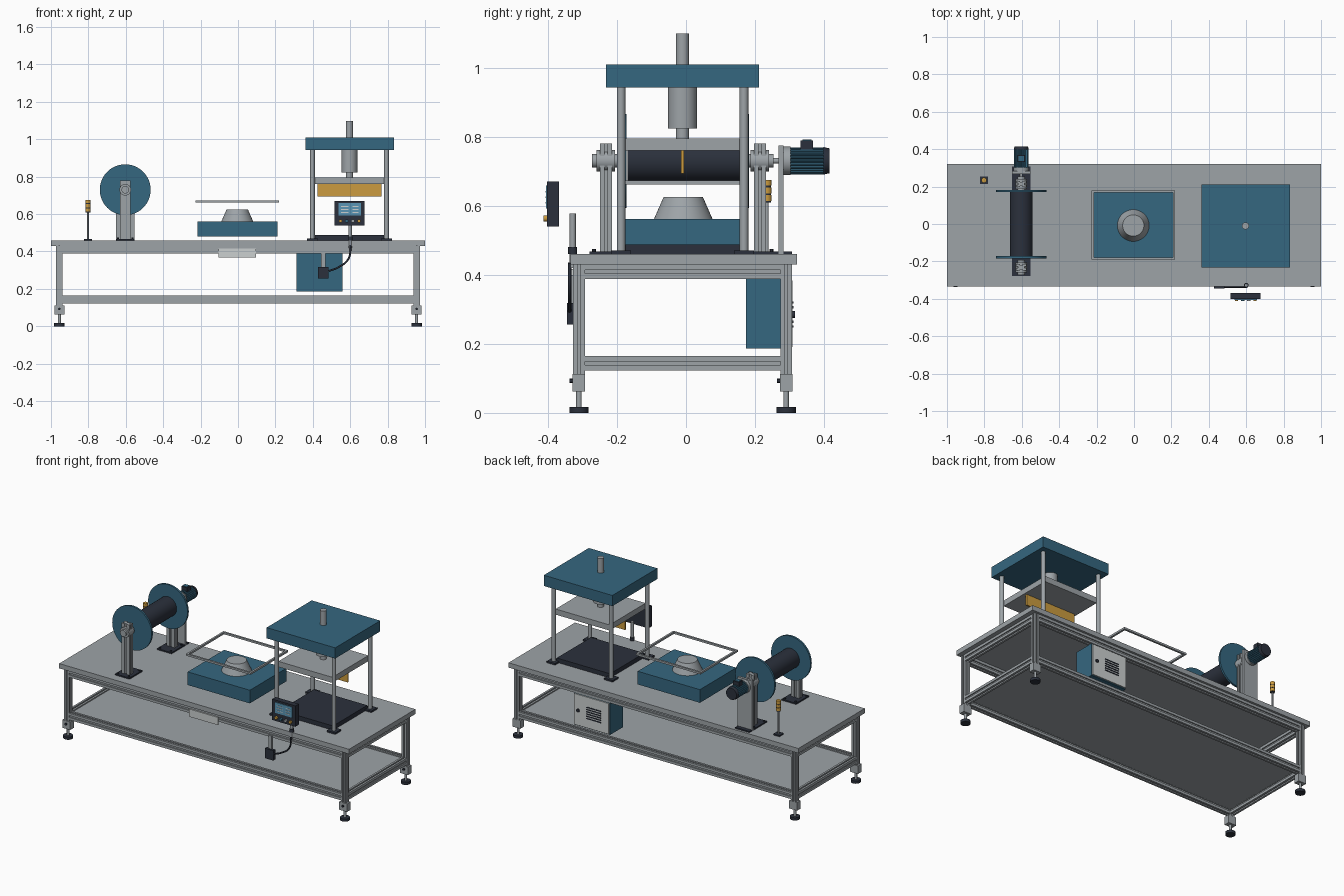
import bpy, bmesh, math
from mathutils import Matrix, Vector

if "Cube" in bpy.data.objects:
    bpy.data.objects.remove(bpy.data.objects["Cube"], do_unlink=True)


def material(name, rgb):
    m = bpy.data.materials.new(name)
    m.use_nodes = True
    m.diffuse_color = (*rgb, 1)
    m.node_tree.nodes["Principled BSDF"].inputs["Base Color"].default_value = (*rgb, 1)
    return m


GREY = material("machine grey", (0.34, 0.37, 0.39))
BLUE = material("steel blue", (0.036, 0.135, 0.215))
DARK = material("dark navy", (0.024, 0.03, 0.045))
ORANGE = material("amber", (0.6, 0.33, 0.05))
LIGHT = material("pale grey", (0.6, 0.63, 0.63))
SCREEN = material("screen blue", (0.1, 0.3, 0.46))

AXES = {"x": Matrix.Rotation(math.pi / 2, 4, "Y"),
        "y": Matrix.Rotation(-math.pi / 2, 4, "X"), "z": Matrix()}
made = []


def finish(name, bm, mat):
    bmesh.ops.recalc_face_normals(bm, faces=bm.faces[:])
    me = bpy.data.meshes.new(name)
    bm.to_mesh(me)
    bm.free()
    me.materials.append(mat)
    ob = bpy.data.objects.new(name, me)
    bpy.context.collection.objects.link(ob)
    made.append(ob)
    return ob


def box(name, x, y, z, mat):
    """Box from (min, max) pairs."""
    bm = bmesh.new()
    bmesh.ops.create_cube(bm, size=1)
    for v in bm.verts:
        v.co = [(a + b) / 2 + c * (b - a) for (a, b), c in zip((x, y, z), v.co)]
    return finish(name, bm, mat)


def block(name, c, s, mat):
    """Box from centre and size."""
    return box(name, *[(a - b / 2, a + b / 2) for a, b in zip(c, s)], mat)


def cyl(name, r, start, length, mat, axis="z", r2=None, n=40):
    """Cylinder or cone growing from start along an axis."""
    bm = bmesh.new()
    bmesh.ops.create_cone(bm, cap_ends=True, segments=n, radius1=r,
                          radius2=r if r2 is None else r2, depth=length)
    bm.transform(Matrix.Translation(start) @ AXES[axis] @ Matrix.Translation((0, 0, length / 2)))
    return finish(name, bm, mat)


def prism(name, pts, start, length, mat, axis="z"):
    """Outline extruded from start along an axis."""
    bm = bmesh.new()
    face = bm.faces.new([bm.verts.new((u, v, 0)) for u, v in pts])
    top = bmesh.ops.extrude_face_region(bm, geom=[face])["geom"]
    bmesh.ops.translate(bm, vec=(0, 0, length),
                        verts=[v for v in top if isinstance(v, bmesh.types.BMVert)])
    bm.transform(Matrix.Translation(start) @ AXES[axis])
    return finish(name, bm, mat)


def slotted(w, d, slot=0.13, depth=0.2):
    """Slotted bar outline, one groove per side."""
    side = [(0.5, -0.5), (0.5, -slot), (0.5 - depth, -slot), (0.5 - depth, slot), (0.5, slot)]
    pts = []
    for _ in range(4):
        pts += [(u * w, v * d) for u, v in side]
        side = [(-v, u) for u, v in side]
    return pts


# Work table: top, shelf, slotted legs and rails
FRONT, BACK, END = -0.31, 0.29, 0.955
box("table_top", (-1, 1), (-0.334, 0.321), (0.43, 0.46), GREY)
box("lower_shelf", (-0.945, 0.945), (FRONT, BACK), (0.15, 0.158), GREY)
for level, z in (("lower", 0.144), ("upper", 0.409)):
    for side, y in (("front", FRONT), ("back", BACK)):
        prism(f"{level}_{side}_rail", slotted(0.042, 0.034), (-0.938, y, z), 1.876, GREY, "x")
    for side, x in (("right", -END), ("left", END)):
        prism(f"{level}_{side}_rail", slotted(0.034, 0.042), (x, FRONT + 0.017, z), 0.566, GREY, "y")
for x in (-END, END):
    for y in (FRONT, BACK):
        prism("leg", slotted(0.034, 0.034), (x, y, 0.1), 0.33, GREY)
        block("foot_bracket", (x, y, 0.087), (0.054, 0.036, 0.05), GREY)
        cyl("foot_bolt", 0.007, (x, y - 0.027, 0.093), 0.012, DARK, "y", n=6)
        cyl("foot_stem", 0.008, (x, y, 0.015), 0.05, GREY, n=16)
        cyl("foot_pad", 0.028, (x, y, 0), 0.017, DARK, n=24)
box("name_plate", (-0.104, 0.095), (-0.335, -0.326), (0.369, 0.417), LIGHT)

# Press: base, columns, head, ram and blade
PX, PY = 0.596, -0.01
box("press_base", (0.412, 0.78), (-0.178, 0.16), (0.46, 0.487), DARK)
for sx in (-1, 1):
    for sy in (-1, 1):
        x, y = PX + sx * 0.198, PY + sy * 0.178
        block("column_foot", (x, y, 0.465), (0.058, 0.058, 0.01), DARK)
        cyl("press_column", 0.0125, (x, y, 0.46), 0.485, GREY, n=24)
box("press_head", (0.36, 0.833), (-0.232, 0.212), (0.942, 1.009), BLUE)
cyl("ram_rod", 0.019, (PX, PY, 0.79), 0.309, GREY)
cyl("ram_cylinder", 0.042, (PX, PY, 0.823), 0.12, GREY)
box("moving_plate", (0.41, 0.782), (-0.188, 0.168), (0.76, 0.795), GREY)
box("cutting_blade", (0.425, 0.768), (-0.015, -0.006), (0.693, 0.762), ORANGE)

# Forming block with cone, and the open frame above it
box("forming_block", (-0.217, 0.212), (-0.186, 0.173), (0.479, 0.561), BLUE)
cyl("forming_cone", 0.085, (-0.004, -0.008, 0.561), 0.064, GREY, r2=0.057, n=48)
for y in (-0.184, 0.174):
    block("frame_long_bar", (-0.003, y, 0.667), (0.446, 0.012, 0.012), GREY)
for x in (-0.22, 0.214):
    block("frame_short_bar", (x, -0.005, 0.667), (0.012, 0.346, 0.012), GREY)

# Winding drum on two stands
DX, DZ = -0.603, 0.73
cyl("drum", 0.061, (DX, -0.17, DZ), 0.34, DARK, "y", n=48)
for y in (-0.184, 0.17):
    cyl("drum_disc", 0.136, (DX, y, DZ), 0.012, BLUE, "y", n=64)
for side, s, y in (("front", -1, -0.232), ("back", 1, 0.214)):
    block(f"{side}_stand_base", (DX, y - s * 0.016, 0.464), (0.1, 0.126, 0.008), DARK)
    prism(f"{side}_stand_post", slotted(0.055, 0.034), (DX, y, 0.46), 0.32, GREY)
    cyl(f"{side}_bearing", 0.031, (DX, y - 0.027, DZ), 0.054, GREY, "y")
    cyl(f"{side}_shaft", 0.02, (DX, y - 0.04, DZ), 0.08, GREY, "y", n=24)
    for dx in (-0.038, 0.038):
        for dy in (-0.05, 0.05):
            cyl("stand_bolt", 0.006, (DX + dx, y - s * 0.016 + dy, 0.467), 0.007, DARK, n=6)

# Drive motor with finned body
box("motor_bracket", (DX - 0.049, DX + 0.049), (0.268, 0.283), (0.46, 0.774), GREY)
block("motor_bracket_foot", (DX, 0.282, 0.464), (0.098, 0.05, 0.008), DARK)
cyl("drive_shaft", 0.008, (DX, 0.23, DZ), 0.05, GREY, "y", n=16)
cyl("motor_flange", 0.041, (DX, 0.28, DZ), 0.022, GREY, "y")
fins = []
for i in range(24):
    for k, r in enumerate((0.039, 0.039, 0.035, 0.035)):
        a = math.tau * (i + k / 4) / 24
        fins.append((r * math.cos(a), r * math.sin(a)))
prism("motor_body", fins, (DX, 0.3, DZ), 0.1, BLUE, "y")
cyl("motor_cap", 0.04, (DX, 0.398, DZ), 0.017, DARK, "y", r2=0.036)
block("terminal_box", (DX, 0.35, 0.775), (0.04, 0.036, 0.028), DARK)
block("terminal_lid", (DX, 0.35, 0.79), (0.028, 0.026, 0.004), BLUE)

# Signal tower
TX, TY = -0.802, 0.234
block("signal_base", (TX, TY, 0.464), (0.042, 0.042, 0.008), DARK)
cyl("signal_pole", 0.005, (TX, TY, 0.46), 0.155, GREY, n=16)
for i in range(3):
    cyl("signal_band", 0.0125, (TX, TY, 0.609 + i * 0.022), 0.005, DARK, n=24)
    cyl("signal_lamp", 0.014, (TX, TY, 0.614 + i * 0.022), 0.017, ORANGE, n=24)

# Electrical cabinet with vented door at the back
box("cabinet", (0.313, 0.56), (0.174, 0.302), (0.186, 0.388), BLUE)
box("cabinet_door", (0.318, 0.555), (0.302, 0.309), (0.191, 0.383), LIGHT)
for i in range(6):
    block("door_vent", (0.42, 0.309, 0.25 + i * 0.014), (0.1, 0.006, 0.006), DARK)
cyl("door_lock", 0.01, (0.527, 0.305, 0.285), 0.011, DARK, "y", n=20)

# Control panel
box("control_panel", (0.517, 0.677), (-0.402, -0.368), (0.54, 0.67), DARK)
box("panel_screen", (0.538, 0.658), (-0.406, -0.4), (0.592, 0.658), SCREEN)
for i in range(3):
    for x, w in ((0.572, 0.04), (0.628, 0.03)):
        block("screen_line", (x, -0.4065, 0.608 + i * 0.016), (w, 0.002, 0.004), LIGHT)
for i, mat in enumerate((ORANGE, BLUE, GREY, ORANGE)):
    cyl("panel_button", 0.009, (0.548 + i * 0.033, -0.413, 0.563), 0.014, mat, "y", n=20)
cyl("panel_post", 0.009, (0.6, -0.328, 0.42), 0.157, GREY, n=20)
cyl("post_collar", 0.013, (0.6, -0.328, 0.46), 0.02, DARK, n=20)

# Junction box, conduit and cable
box("junction_box", (0.427, 0.485), (-0.345, -0.325), (0.256, 0.318), DARK)
box("conduit", (0.445, 0.467), (-0.335, -0.322), (0.318, 0.4), GREY)
cable = bpy.data.curves.new("cable", "CURVE")
cable.dimensions = "3D"
cable.bevel_depth = 0.005
cable.bevel_resolution = 2
path = cable.splines.new("BEZIER")
points = [(0.485, 0.295), (0.535, 0.315), (0.59, 0.36), (0.603, 0.435)]
path.bezier_points.add(len(points) - 1)
for p, (x, z) in zip(path.bezier_points, points):
    p.co = Vector((x, -0.337, z))
    p.handle_left_type = p.handle_right_type = "AUTO"
cable.materials.append(DARK)
bpy.context.collection.objects.link(bpy.data.objects.new("cable", cable))

# Smooth round parts, keep edges sharp
bpy.ops.object.select_all(action="DESELECT")
for ob in made:
    ob.select_set(True)
bpy.context.view_layer.objects.active = made[0]
bpy.ops.object.shade_smooth_by_angle(angle=math.radians(30))
